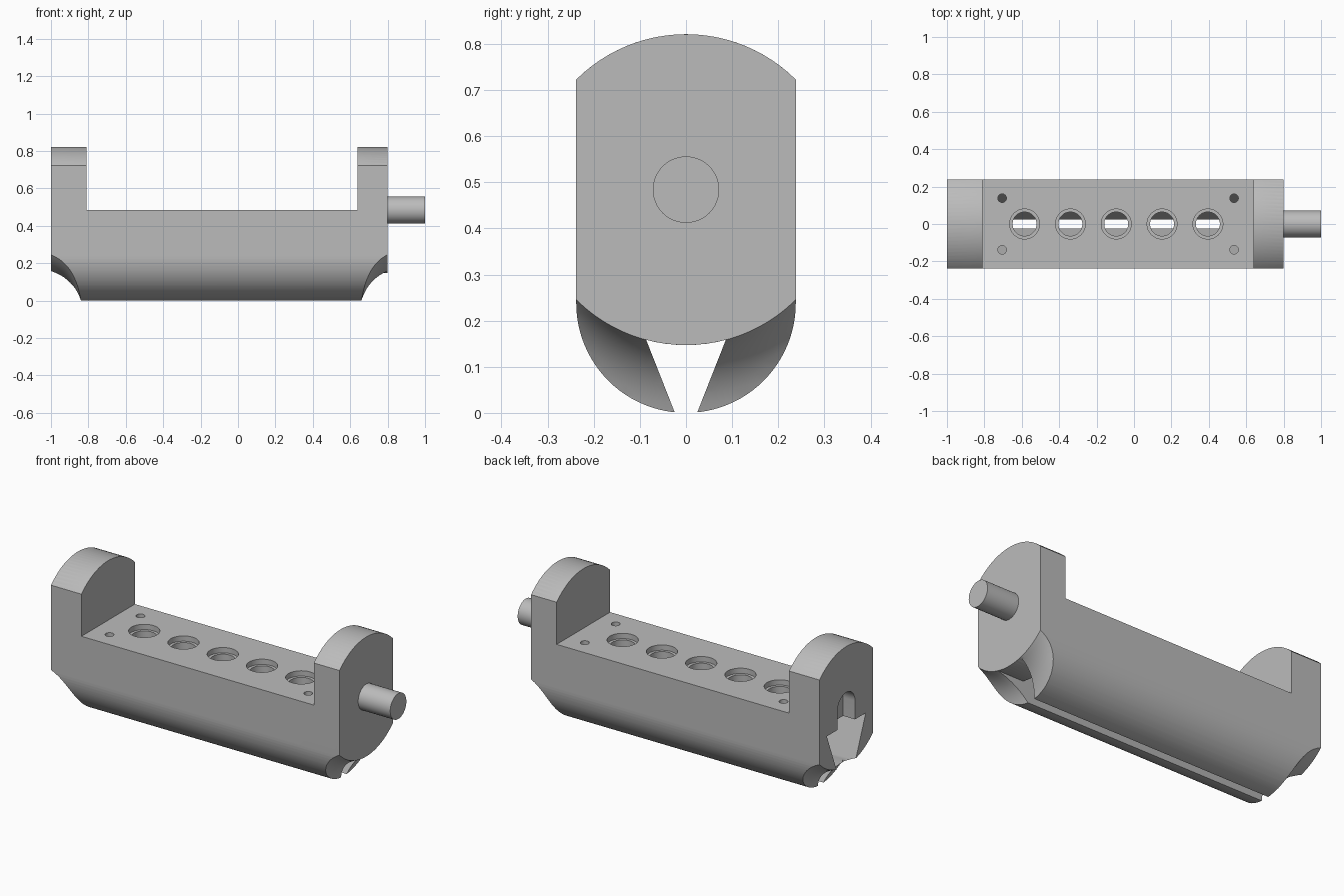
import bpy, bmesh, math
from mathutils import Matrix, Vector

cube = bpy.data.objects.get("Cube")
if cube:
    bpy.data.objects.remove(cube)

AXIS_Z = 0.484      # height of the pin axis
HALF = 0.238        # half width of the body
CAP_R = 0.337       # radius of the end walls about the axis
DECK = 0.485        # height of the deck
X0, X1 = -1.0, 0.8  # body ends
W0, W1 = -0.81, 0.64  # inner faces of the end walls

gray = bpy.data.materials.new("plain gray")
gray.use_nodes = True
gray.diffuse_color = (0.5, 0.5, 0.5, 1)
gray.node_tree.nodes["Principled BSDF"].inputs["Base Color"].default_value = (0.5, 0.5, 0.5, 1)


def make(name, bm):
    bmesh.ops.recalc_face_normals(bm, faces=bm.faces)
    mesh = bpy.data.meshes.new(name)
    bm.to_mesh(mesh)
    bm.free()
    mesh.materials.append(gray)
    ob = bpy.data.objects.new(name, mesh)
    bpy.context.collection.objects.link(ob)
    return ob


def prism(name, yz, xa, xb):
    """Extrude a (y, z) outline along x."""
    bm = bmesh.new()
    face = bm.faces.new([bm.verts.new((xa, y, z)) for y, z in yz])
    ext = bmesh.ops.extrude_face_region(bm, geom=[face])
    verts = [g for g in ext["geom"] if isinstance(g, bmesh.types.BMVert)]
    bmesh.ops.translate(bm, verts=verts, vec=(xb - xa, 0, 0))
    return make(name, bm)


def drum(name, centre, radius, length, axis="Z", segments=48):
    bm = bmesh.new()
    bmesh.ops.create_cone(bm, cap_ends=True, segments=segments, radius1=radius, radius2=radius, depth=length)
    if axis == "X":
        bm.transform(Matrix.Rotation(math.pi / 2, 4, "Y"))
    bm.transform(Matrix.Translation(centre))
    return make(name, bm)


def arc(cz, r, a0, a1, n):
    """Points on a circle in the (y, z) plane, angles in degrees."""
    angles = [math.radians(a0 + (a1 - a0) * i / n) for i in range(n + 1)]
    return [(r * math.cos(a), cz + r * math.sin(a)) for a in angles]


def scoop(name, tip_x, end_x):
    """Ring with a concave inner face, turned about the pin axis."""
    d = math.copysign(1, end_x - tip_x)
    p0, p2 = Vector((tip_x, AXIS_Z)), Vector((end_x, CAP_R))
    p1 = Vector((tip_x + 0.035 * d, 0.375))
    n = 10
    path = [p0 * (1 - t) ** 2 + p1 * 2 * t * (1 - t) + p2 * t * t for t in (i / n for i in range(n + 1))]
    path += [p2 + (p2 - path[-2]), Vector((end_x + 0.05 * d, 0.6)), Vector((tip_x, 0.6))]
    bm = bmesh.new()
    steps = 96
    rings = []
    for s in range(steps):
        a = 2 * math.pi * (s + 0.5) / steps
        rings.append([bm.verts.new((p.x, p.y * math.cos(a), AXIS_Z + p.y * math.sin(a))) for p in path])
    for s in range(steps):
        a, b = rings[s], rings[(s + 1) % steps]
        for i in range(len(path)):
            j = (i + 1) % len(path)
            bm.faces.new((a[i], a[j], b[j], b[i]))
    return make(name, bm)


def cut(target, cutter):
    mod = target.modifiers.new("cut", "BOOLEAN")
    mod.operation = "DIFFERENCE"
    mod.solver = "EXACT"
    mod.object = cutter
    bpy.context.view_layer.objects.active = target
    bpy.ops.object.modifier_apply(modifier=mod.name)
    bpy.data.objects.remove(cutter)


def rect(half, z0, z1):
    return [(-half, z0), (half, z0), (half, z1), (-half, z1)]


# Body: round belly, straight sides, arched top
edge = math.degrees(math.acos(HALF / CAP_R))
belly = arc(HALF, HALF, 180, 360, 48)
crown = arc(AXIS_Z, CAP_R, edge, 180 - edge, 24)
body = prism("cradle_body", belly + crown, X0, X1)

# Saddle between the end walls
cut(body, prism("saddle_cutter", rect(0.5, DECK, 1.0), W0, W1))

# Flared channel along the underside, stopped by the round end walls
lip, slope, roof = 0.024, 0.394, 0.38
low = -0.04
flare = [(-lip - slope * low, low), (lip + slope * low, low),
         (lip + slope * roof, roof), (-lip - slope * roof, roof)]
channel = prism("channel_cutter", flare, X0 - 0.1, X1 + 0.1)
for a, b in ((X0 - 0.2, W0), (W1, X1 + 0.2)):
    cut(channel, drum("wall_cutter", ((a + b) / 2, 0, AXIS_Z), CAP_R, b - a, "X", 96))
cut(body, channel)

# Scooped lower corners
cut(body, scoop("scoop_right", 0.66, X1))
cut(body, scoop("scoop_left", -0.84, X0))

# Slot in the plain end that receives a pin
slot_r = 0.078
slot = [(-slot_r, 0.05), (slot_r, 0.05)] + arc(AXIS_Z, slot_r, 0, 180, 24)
cut(body, prism("slot_cutter", slot, X0 - 0.05, X0 + 0.075))

# Row of stepped holes through the deck
for i in range(5):
    x = -0.585 + 0.245 * i
    cut(body, drum("counterbore_cutter", (x, 0, DECK), 0.08, 0.06))
    cut(body, drum("hole_cutter", (x, 0, 0.42), 0.064, 0.2))

# Corner screw holes
for x in (-0.705, 0.535):
    for y in (-0.138, 0.138):
        cut(body, drum("screw_cutter", (x, y, 0.43), 0.023, 0.15, segments=24))

# Pin on the other end
pin = drum("end_pin", (0.895, 0, AXIS_Z), 0.072, 0.21, "X")

# Smooth curved faces, keep edges sharp
bpy.ops.object.select_all(action="DESELECT")
for ob in (body, pin):
    ob.select_set(True)
bpy.context.view_layer.objects.active = body
bpy.ops.object.shade_smooth_by_angle(angle=math.radians(25))
